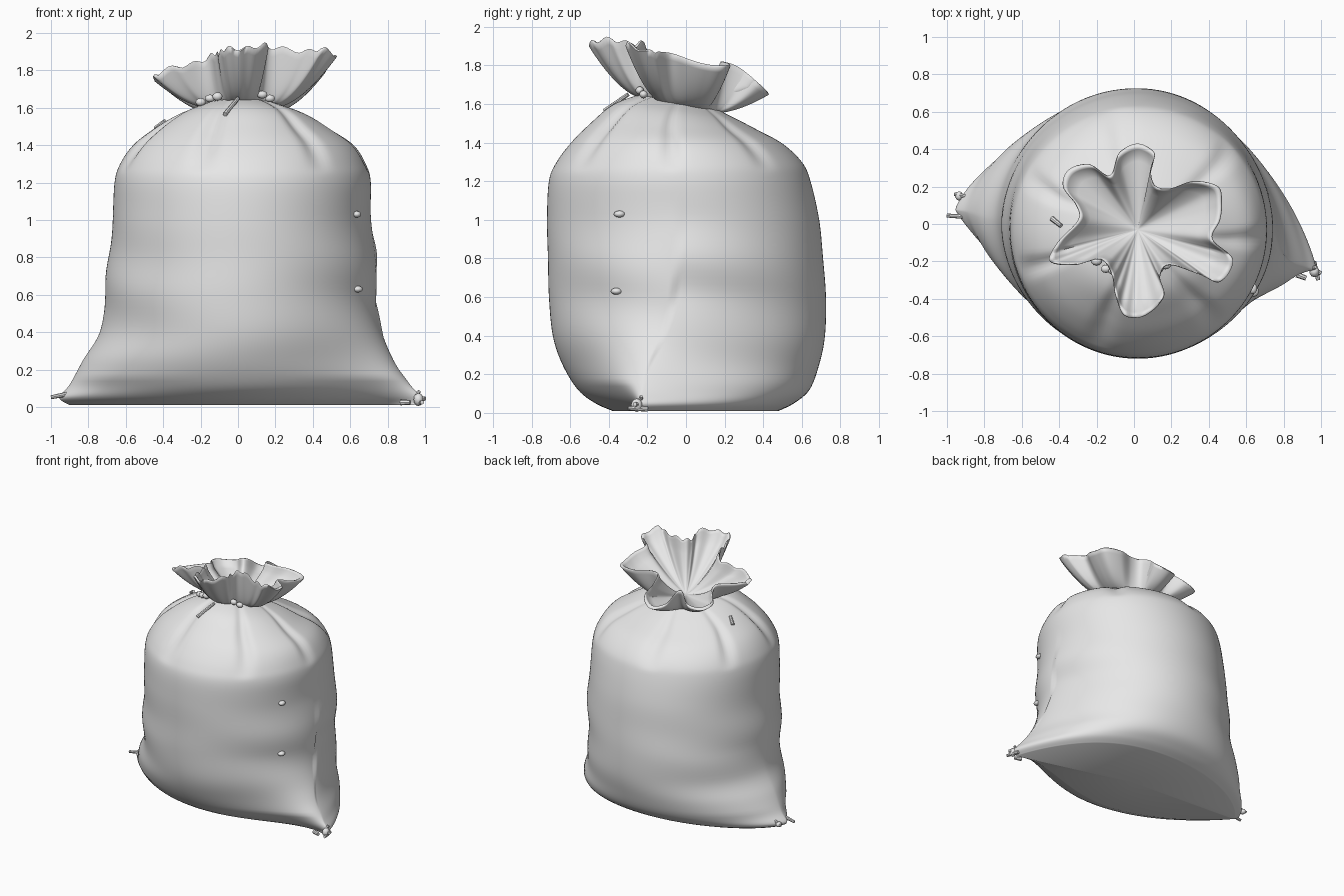
import bpy, bmesh, math, random
from mathutils import Vector

if "Cube" in bpy.data.objects:
    bpy.data.objects.remove(bpy.data.objects["Cube"])

random.seed(4)
grey = bpy.data.materials.new("sack grey")
grey.diffuse_color = (0.8, 0.8, 0.8, 1)
grey.use_nodes = True
grey.node_tree.nodes["Principled BSDF"].inputs["Base Color"].default_value = grey.diffuse_color


def finish(name, bm, angle=60):
    bmesh.ops.recalc_face_normals(bm, faces=bm.faces)
    me = bpy.data.meshes.new(name)
    bm.to_mesh(me)
    bm.free()
    ob = bpy.data.objects.new(name, me)
    bpy.context.collection.objects.link(ob)
    me.materials.append(grey)
    bpy.ops.object.select_all(action='DESELECT')
    ob.select_set(True)
    bpy.context.view_layer.objects.active = ob
    bpy.ops.object.shade_smooth_by_angle(angle=math.radians(angle))
    return ob


def catmull(a, b, c, d, t):
    return [0.5 * (2 * q + (r - p) * t + (2 * p - 5 * q + 4 * r - s) * t * t
                   + (3 * q - p - 3 * r + s) * t ** 3) for p, q, r, s in zip(a, b, c, d)]


def spline(pts, steps, closed):
    n, out = len(pts), []
    for i in range(n if closed else n - 1):
        idx = [(i + k) % n if closed else min(max(i + k, 0), n - 1) for k in (-1, 0, 1, 2)]
        out += [catmull(*[pts[j] for j in idx], s / steps) for s in range(steps)]
    return out if closed else out + [list(pts[-1])]


def skin(rings, cap_first=False, cap_last=False):
    bm = bmesh.new()
    vs = [[bm.verts.new(p) for p in r] for r in rings]
    n = len(vs[0])
    for a, b in zip(vs, vs[1:]):
        for i in range(n):
            bm.faces.new((a[i], a[(i + 1) % n], b[(i + 1) % n], b[i]))
    for want, ring in ((cap_first, vs[0]), (cap_last, vs[-1])):
        if want:
            mid = bm.verts.new(sum((v.co for v in ring), Vector()) / n)
            for i in range(n):
                bm.faces.new((ring[i], ring[(i + 1) % n], mid))
    return bm


# Body: z, x min, x max, y min, y max, lens-shaped corners, tilt
rows = [
    (0.01, -.90, .94, -.38, .48, .45, 0), (0.05, -.955, .975, -.47, .56, .45, 0),
    (0.12, -.90, .92, -.56, .64, .42, 0), (0.25, -.83, .83, -.64, .69, .33, 0),
    (0.40, -.735, .77, -.69, .72, .2, 0), (0.60, -.715, .735, -.71, .725, .1, 0),
    (0.80, -.69, .74, -.715, .71, .05, 0), (1.0, -.67, .71, -.72, .69, 0, 0),
    (1.2, -.66, .71, -.71, .645, 0, 0), (1.3, -.63, .685, -.67, .60, 0, 0),
    (1.4, -.56, .62, -.59, .50, 0, .01), (1.48, -.455, .50, -.49, .38, 0, .05),
    (1.55, -.325, .37, -.375, .28, 0, .13), (1.60, -.19, .22, -.24, .18, 0, .2)]
N = 160
rings = []
for z, x0, x1, y0, y1, lens, tilt in spline(rows, 6, False):
    cx, cy, ax, ay = (x0 + x1) / 2, (y0 + y1) / 2, (x1 - x0) / 2, (y1 - y0) / 2
    lens = max(lens, 0)
    w = min(lens / .45, 1)
    pleat = max(0, min(1, (z - 1.25) / .2))
    sag = max(0, 1 - abs(z - .62) / .5)
    low = max(0, 1 - z / .16)
    ring = []
    for i in range(N):
        a = 2 * math.pi * i / N
        c, s = math.cos(a), math.sin(a)
        # shoulder folds and soft creases down the sides
        f = 1 - .075 * pleat * max(0, math.cos(7 * a + .5 + .5 * math.sin(2 * a))) ** 5
        f += .011 * sag * c * c * math.sin(17 * z + 2.5 * a)
        # the four quarters pinch into the corners by different amounts
        k = (.5 if c > 0 else .65) if s > 0 else (1.1 if c > 0 else .8)
        k += low * (.5 if s > 0 else 1.3)
        x = cx + ax * c * f
        y = cy + ay * s * abs(s) ** (lens * k) * f
        y += w * (-.29 * c ** 4 if c > 0 else .03 * c * c)
        ring.append((x, y, z - tilt * y))
    rings.append(ring)
finish("sack_body", skin(rings, cap_first=True))

# Gathered frill: wavy rim seen from above, lofted down to the neck and inside
rim = [(.46, .02), (.47, .11), (.45, .20), (.32, .23), (.19, .19), (.11, .21), (.09, .30),
       (.11, .38), (.02, .43), (-.08, .38), (-.13, .26), (-.24, .32), (-.35, .29),
       (-.38, .20), (-.31, .10), (-.30, .02), (-.41, -.10), (-.45, -.20), (-.32, -.22),
       (-.18, -.19), (-.12, -.27), (-.10, -.38), (-.05, -.49), (.06, -.49), (.16, -.39),
       (.14, -.28), (.19, -.22), (.35, -.27), (.46, -.31), (.53, -.19), (.42, -.08)]
C = Vector((.02, -.03))
edge = []
for i, p in enumerate(spline(rim, 8, True)):
    d = Vector(p) - C
    z = 1.77 - .3 * p[1] + .12 * p[0] + .25 * (.45 - d.length)
    z += .05 * math.exp(-((p[1] - .27) / .12) ** 2)
    if p[1] < -.15:  # frayed front hem
        z += .012 * math.sin(i * .9) + .008 * math.sin(i * .37)
    edge.append((d, z))
M = len(edge)
W = 11
# softened outline, so the folds relax towards the neck
soft = [(sum((edge[(i + k) % M][0] for k in range(-W, W + 1)), Vector((0, 0))) / (2 * W + 1),
         sum(edge[(i + k) % M][1] for k in range(-W, W + 1)) / (2 * W + 1)) for i in range(M)]


def outer(t):
    out = []
    for (d, z), (sd, sz) in zip(edge, soft):
        n = C + sd.normalized() * (.18 + .1 * (sd.length - .33))
        q = n.lerp(C + d, t ** .6)
        z0 = 1.585 - .2 * n.y
        out.append((q.x, q.y, z0 + (z - z0) * t))
    return out


def inner(s, lift=0):
    out = []
    m = max(0, .9 - s) * .9
    for (d, z), (sd, sz) in zip(edge, soft):
        q = C + d.lerp(sd, m) * s
        h = z + (sz - z) * m
        out.append((q.x, q.y, 1.59 + (h - 1.59) * s ** 1.45 + lift))
    return out


frill = [outer((k / 12) ** 1.4) for k in range(13)]
frill += [inner(.985, .014), inner(.955, .022), inner(.93, .018)]
frill += [inner(s) for s in (.88, .8, .7, .6, .5, .4, .3, .2, .1, .04)]
finish("gathered_frill", skin(frill, cap_last=True), 80)


# Loose thread ends and small stitches
def thread(name, a, b, r):
    a, b = Vector(a), Vector(b)
    bm = bmesh.new()
    bmesh.ops.create_cone(bm, cap_ends=True, segments=8, radius1=r, radius2=r * .8,
                          depth=(b - a).length)
    bmesh.ops.transform(bm, matrix=(b - a).to_track_quat('Z', 'Y').to_matrix().to_4x4(),
                        verts=bm.verts)
    bmesh.ops.translate(bm, vec=(a + b) / 2, verts=bm.verts)
    finish(name, bm, 40)


def knot(name, loc, size):
    bm = bmesh.new()
    bmesh.ops.create_icosphere(bm, subdivisions=2, radius=1)
    bmesh.ops.scale(bm, vec=size, verts=bm.verts)
    bmesh.ops.translate(bm, vec=loc, verts=bm.verts)
    finish(name, bm)


knot("side_stitch", (.635, -.345, 1.03), (.024, .03, .018))
knot("side_stitch", (.64, -.36, .63), (.028, .03, .018))
knot("right_corner_knot", (.965, -.255, .04), (.027, .03, .035))
knot("left_corner_knot", (-.935, .15, .055), (.022, .025, .02))
thread("left_corner_thread", (-.91, .04, .07), (-1.0, .045, .052), .013)
thread("left_corner_thread", (-.86, .14, .085), (-.96, .16, .055), .012)
thread("right_corner_thread", (.93, -.22, .04), (1.0, -.265, .045), .014)
thread("right_corner_thread", (.96, -.2, .02), (.985, -.3, .025), .014)
thread("right_corner_thread", (.87, -.27, .025), (.92, -.29, .025), .016)
thread("right_corner_thread", (.95, -.24, .06), (.97, -.23, .085), .012)

# Tie scraps round the neck
thread("front_tie_end", (-.07, -.42, 1.565), (.0, -.30, 1.65), .013)
thread("shoulder_scrap", (-.44, .03, 1.49), (-.39, -.01, 1.53), .014)
for x, y, z in ((-.2, -.2, 1.63), (-.15, -.24, 1.65), (-.11, -.25, 1.66),
                (.13, -.24, 1.67), (.17, -.22, 1.65)):
    knot("neck_tie_knot", (x, y, z), (.028, .022, .02 + random.random() * .008))
